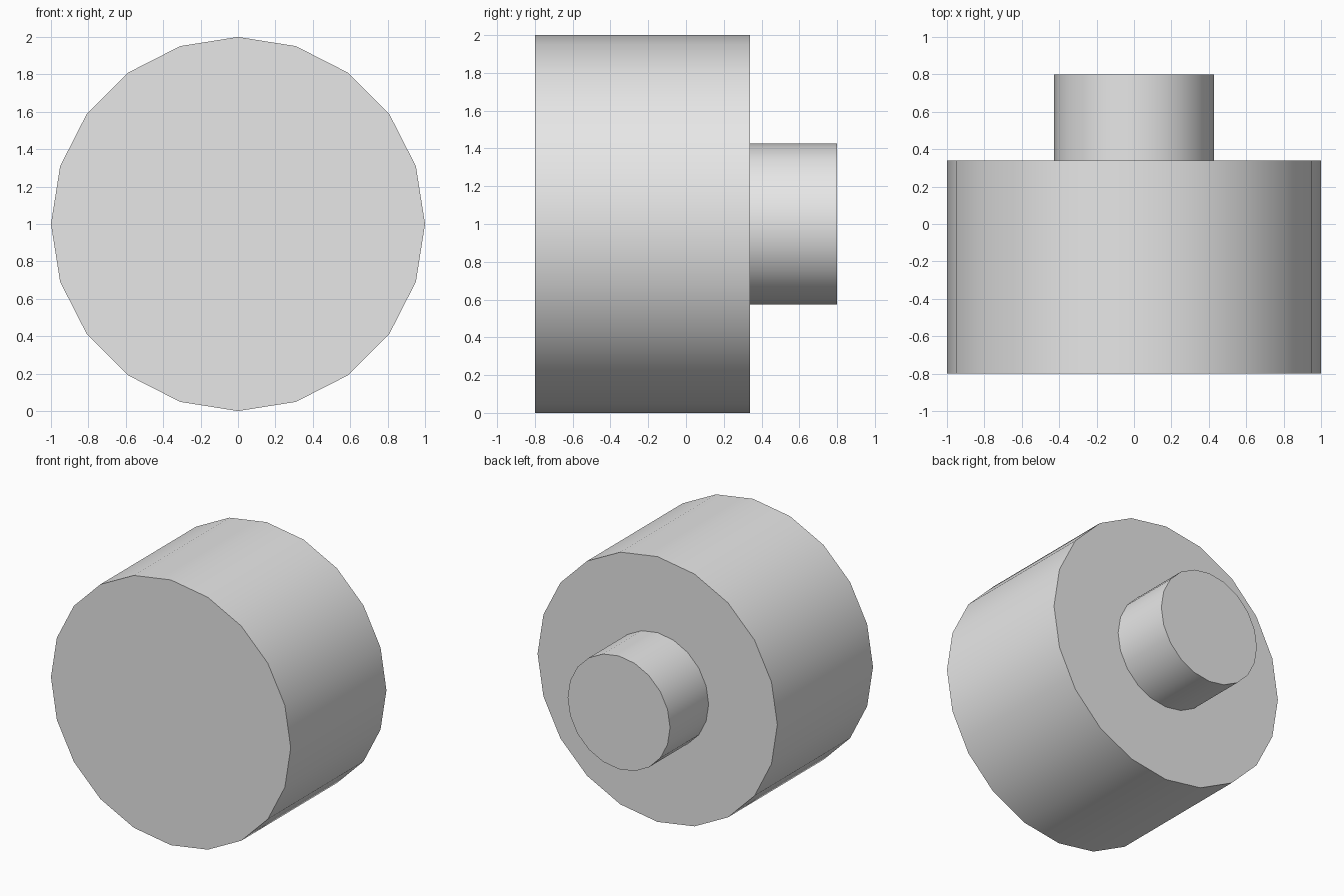
import bpy
import bmesh
import math

SIDES = 20

cube = bpy.data.objects.get("Cube")
if cube:
    bpy.data.objects.remove(cube, do_unlink=True)

# Plain grey material
grey = bpy.data.materials.new("light_grey")
grey.use_nodes = True
grey.diffuse_color = (0.8, 0.8, 0.8, 1)
grey.node_tree.nodes["Principled BSDF"].inputs["Base Color"].default_value = (0.8, 0.8, 0.8, 1)

# Stepped profile as (radius, y): wide drum, then narrow stub at the back
profile = [(1.0, -0.8), (1.0, 0.34), (0.427, 0.34), (0.427, 0.8)]

bm = bmesh.new()
rings = []
for radius, y in profile:
    ring = []
    for i in range(SIDES):
        a = math.tau * i / SIDES
        ring.append(bm.verts.new((radius * math.cos(a), y, 1 + radius * math.sin(a))))
    rings.append(ring)

# Walls and step between neighbouring rings
for low, high in zip(rings, rings[1:]):
    for i in range(SIDES):
        j = (i + 1) % SIDES
        bm.faces.new((low[i], low[j], high[j], high[i]))

# Flat end caps
bm.faces.new(rings[0])
bm.faces.new(rings[-1])
bmesh.ops.recalc_face_normals(bm, faces=bm.faces[:])

mesh = bpy.data.meshes.new("knob")
bm.to_mesh(mesh)
bm.free()
mesh.materials.append(grey)

knob = bpy.data.objects.new("knob_with_stub", mesh)
bpy.context.collection.objects.link(knob)

# Smooth round walls, sharp rims
bpy.ops.object.select_all(action='DESELECT')
knob.select_set(True)
bpy.context.view_layer.objects.active = knob
bpy.ops.object.shade_smooth_by_angle(angle=math.radians(30))
